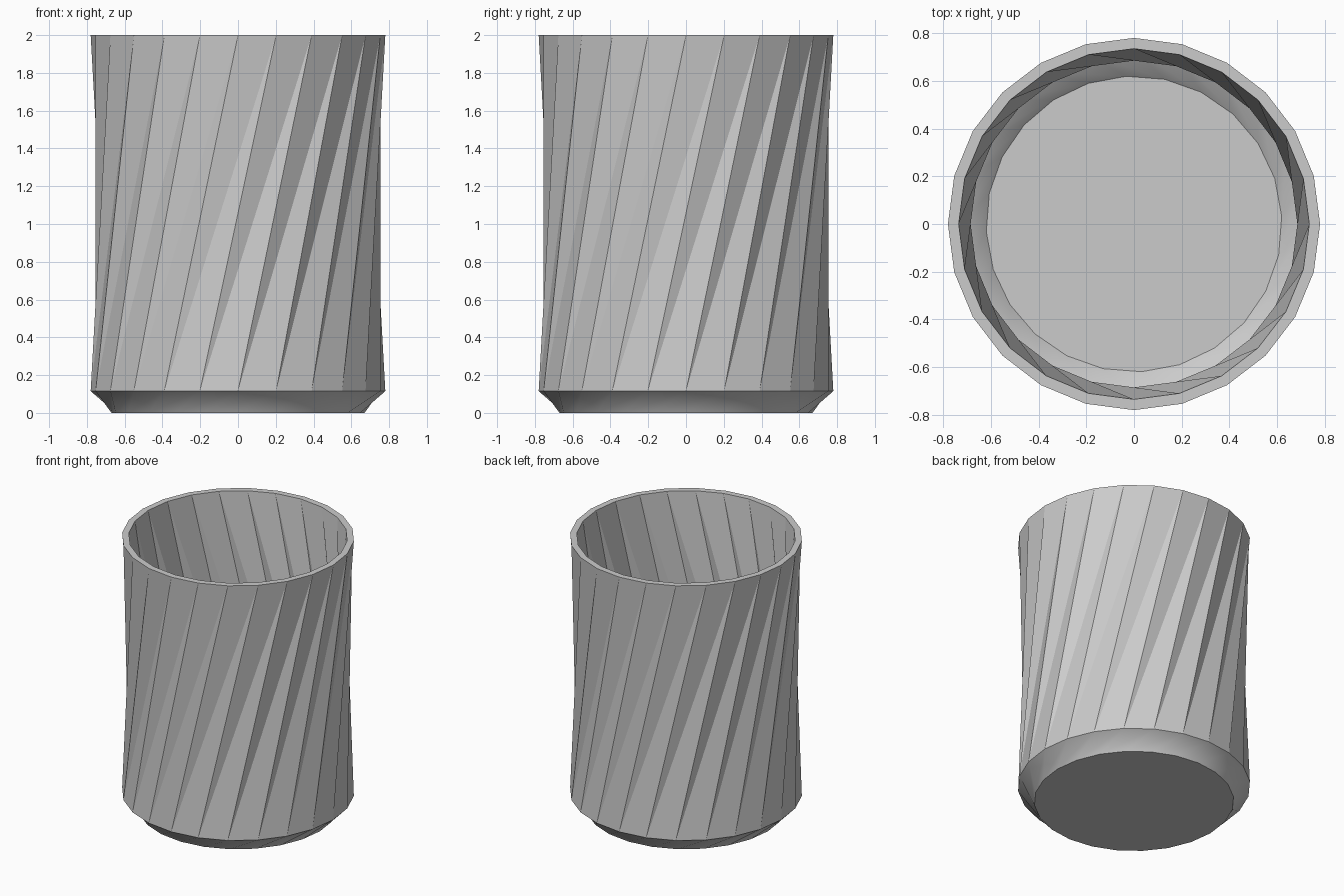
import bpy, bmesh
from math import sin, cos, radians

SIDES = 24

cube = bpy.data.objects.get("Cube")
if cube:
    bpy.data.objects.remove(cube)

# Single grey material
grey = bpy.data.materials.new("plain grey")
grey.use_nodes = True
colour = (0.6, 0.6, 0.6, 1)
grey.diffuse_color = colour
grey.node_tree.nodes["Principled BSDF"].inputs["Base Color"].default_value = colour

bm = bmesh.new()


def ring(radius, z, turn=0):
    """Regular polygon of vertices, turned by some degrees."""
    angles = [radians(360 * i / SIDES + turn) for i in range(SIDES)]
    return [bm.verts.new((radius * cos(a), radius * sin(a), z)) for a in angles]


def pleats(low, high, shift, smooth=False):
    """Band of twisted triangles; each low vertex leans 'shift' steps round."""
    for i in range(SIDES):
        j = (i + 1) % SIDES
        a, b = high[(i + shift) % SIDES], high[(i + shift + 1) % SIDES]
        for tri in ((low[i], b, a), (low[i], low[j], b)):
            bm.faces.new(tri).smooth = smooth


# Outer shell: base, shoulder and rim
base = ring(0.67, 0)
shoulder = ring(0.78, 0.115)
rim = ring(0.78, 2)
pleats(base, shoulder, 1, smooth=True)
pleats(shoulder, rim, 2)
bm.faces.new(base)

# Inner shell: floor, shoulder and rim
floor = ring(0.62, 0.05, turn=3)
inner_shoulder = ring(0.735, 0.13)
inner_rim = ring(0.735, 2)
pleats(floor, inner_shoulder, 1, smooth=True)
pleats(inner_shoulder, inner_rim, 2)
bm.faces.new(floor)

# Flat lip joining both shells
for i in range(SIDES):
    j = (i + 1) % SIDES
    bm.faces.new((rim[i], rim[j], inner_rim[j], inner_rim[i]))

# Keep horizontal rings crisp
for e in bm.edges:
    if any(not f.smooth for f in e.link_faces):
        e.smooth = False

bmesh.ops.recalc_face_normals(bm, faces=bm.faces[:])
mesh = bpy.data.meshes.new("pleated_cup")
bm.to_mesh(mesh)
bm.free()
mesh.materials.append(grey)
cup = bpy.data.objects.new("pleated_cup", mesh)
bpy.context.collection.objects.link(cup)
